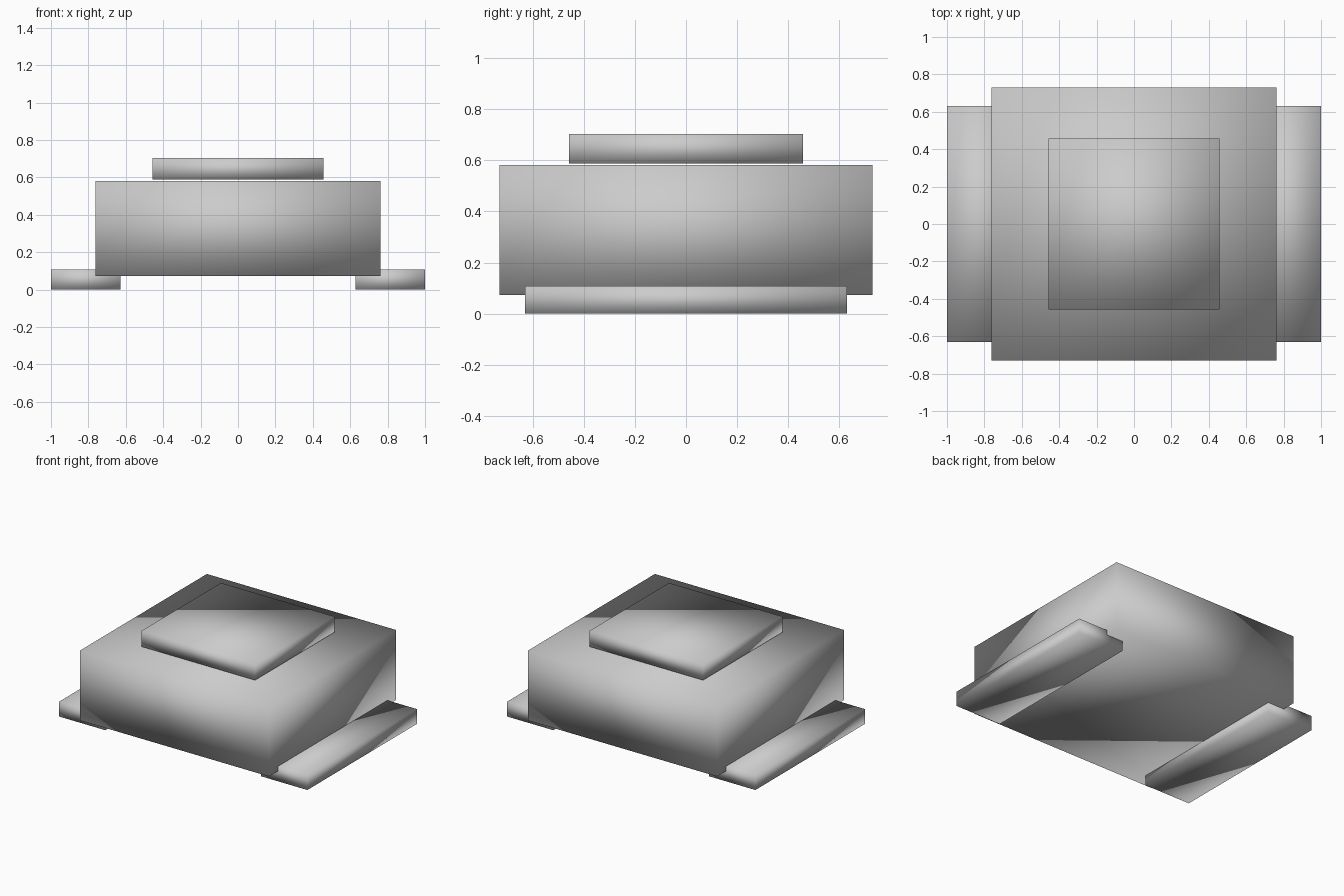
import bpy
from mathutils import Vector

cube = bpy.data.objects.get("Cube")
if cube:
    bpy.data.objects.remove(cube, do_unlink=True)

# Single grey material
grey = bpy.data.materials.new("grey")
grey.use_nodes = True
colour = (0.6, 0.6, 0.6, 1)
grey.diffuse_color = colour
grey.node_tree.nodes["Principled BSDF"].inputs["Base Color"].default_value = colour


def soft_box(name, low, high):
    """Box between two corners, smooth shaded across its edges."""
    low, high = Vector(low), Vector(high)
    bpy.ops.mesh.primitive_cube_add(size=1, location=(low + high) / 2)
    box = bpy.context.object
    box.name = name
    box.scale = high - low
    bpy.ops.object.transform_apply(location=False, rotation=False, scale=True)
    bpy.ops.object.shade_smooth()
    box.data.materials.append(grey)
    return box


# Main block, and the lid floating just above it
soft_box("body", (-0.762, -0.73, 0.073), (0.762, 0.73, 0.582))
soft_box("top_plate", (-0.457, -0.457, 0.588), (0.457, 0.457, 0.703))

# Side runners
soft_box("left_runner", (0.628, -0.63, 0), (1, 0.63, 0.108))
soft_box("right_runner", (-1, -0.63, 0), (-0.628, 0.63, 0.108))
